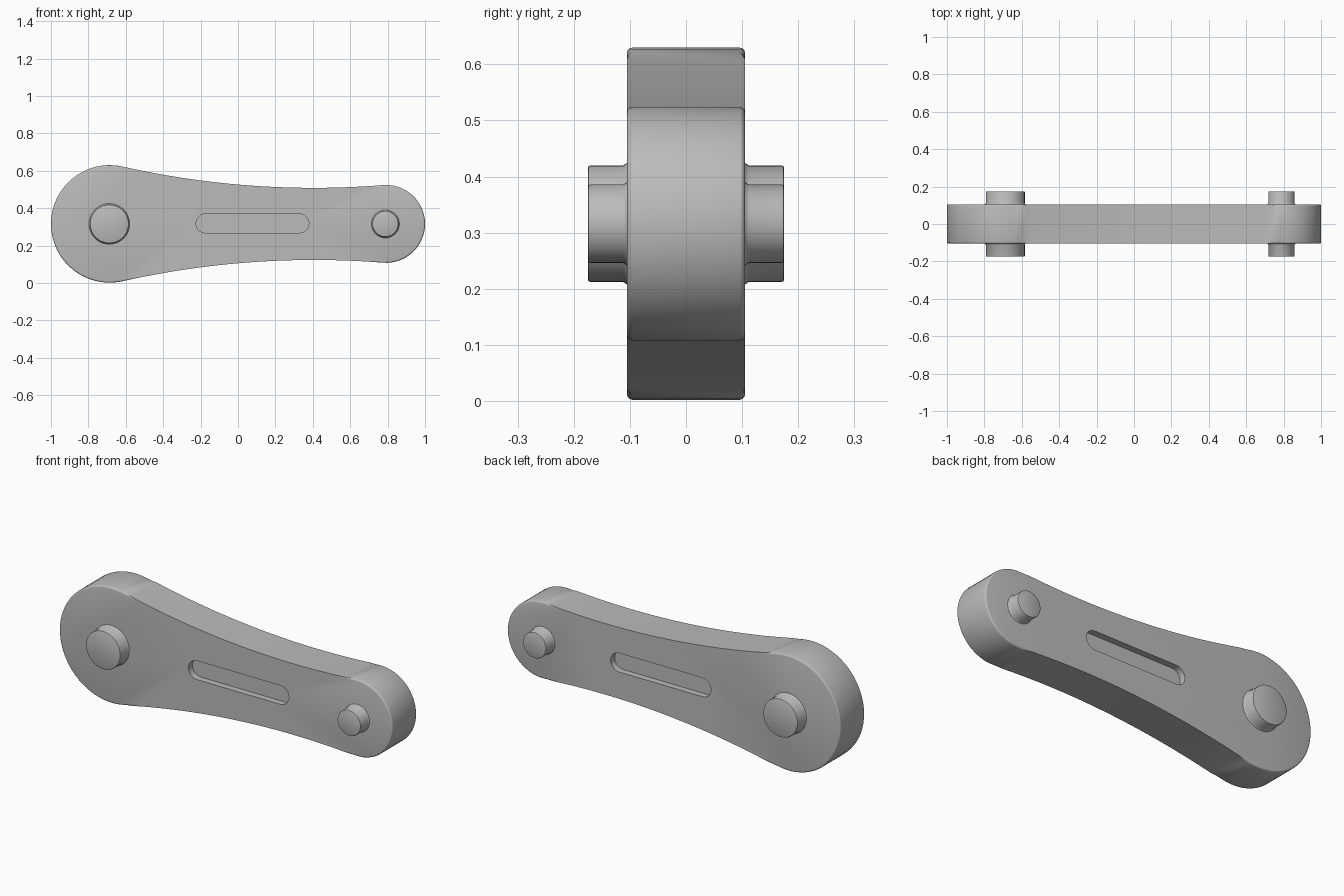
import bpy, bmesh
from math import sin, cos, pi, sqrt, atan2, radians
from mathutils import Vector

cube = bpy.data.objects.get("Cube")
if cube:
    bpy.data.objects.remove(cube, do_unlink=True)

AXIS = 0.316            # height of the long axis
HALF = 0.105            # half thickness of the arm
BIG, R_BIG = Vector((-0.686, AXIS)), 0.314
SMALL, R_SMALL = Vector((0.792, AXIS)), 0.208
R_WAIST = 4.67

steel = bpy.data.materials.new("grey_metal")
steel.use_nodes = True
steel.diffuse_color = (0.5, 0.5, 0.5, 1)
steel.node_tree.nodes["Principled BSDF"].inputs["Base Color"].default_value = (0.5, 0.5, 0.5, 1)


def arc(c, r, a0, a1, n):
    return [Vector((c.x + r * cos(a0 + (a1 - a0) * i / n),
                    c.y + r * sin(a0 + (a1 - a0) * i / n))) for i in range(n + 1)]


def make_object(name, bm):
    bmesh.ops.recalc_face_normals(bm, faces=bm.faces)
    mesh = bpy.data.meshes.new(name)
    bm.to_mesh(mesh)
    bm.free()
    mesh.materials.append(steel)
    obj = bpy.data.objects.new(name, mesh)
    bpy.context.collection.objects.link(obj)
    return obj


def smooth(obj):
    bpy.ops.object.select_all(action="DESELECT")
    obj.select_set(True)
    bpy.context.view_layer.objects.active = obj
    bpy.ops.object.shade_smooth_by_angle(angle=radians(35))


def plate(name, outline, y0, y1, bevel=0):
    """Extrude an x-z outline from y0 to y1 and round its rims."""
    bm = bmesh.new()
    face = bm.faces.new([bm.verts.new((p.x, y0, p.y)) for p in outline])
    ext = bmesh.ops.extrude_face_region(bm, geom=[face], use_keep_orig=True)
    for v in ext["geom"]:
        if isinstance(v, bmesh.types.BMVert):
            v.co.y = y1
    if bevel:
        rims = [e for e in bm.edges if abs(e.verts[0].co.y - e.verts[1].co.y) < 1e-5]
        bmesh.ops.bevel(bm, geom=rims, offset=bevel, segments=3, profile=0.5, affect="EDGES")
    return make_object(name, bm)


# Arm outline: two round ends joined by shallow concave arcs tangent to both
d = SMALL.x - BIG.x
big_d, small_d = R_WAIST + R_BIG, R_WAIST + R_SMALL
dx = (d * d + big_d ** 2 - small_d ** 2) / (2 * d)
h = sqrt(big_d ** 2 - dx * dx)
a_big, a_small = atan2(h, dx), atan2(h, dx - d)
waist = Vector((BIG.x + dx, AXIS + h))
upper = arc(waist, R_WAIST, pi + a_big, pi + a_small, 24)
lower = [Vector((p.x, 2 * AXIS - p.y)) for p in reversed(upper)]
outline = (arc(BIG, R_BIG, 2 * pi - a_big, a_big, 40)[:-1] + upper
           + arc(SMALL, R_SMALL, a_small, -a_small, 28)[1:-1] + lower[:-1])
arm = plate("arm", outline, -HALF, HALF, 0.009)

# Shallow slot recessed into each broad face
slot = (arc(Vector((-0.173, AXIS + 0.003)), 0.051, pi / 2, 3 * pi / 2, 16)
        + arc(Vector((0.328, AXIS + 0.003)), 0.051, -pi / 2, pi / 2, 16))
for side in (-1, 1):
    cutter = plate("slot_cutter", slot, side * (HALF - 0.035), side * (HALF + 0.1))
    cutter.hide_render = True
    mod = arm.modifiers.new("slot", "BOOLEAN")
    mod.operation, mod.solver, mod.object = "DIFFERENCE", "EXACT", cutter
    bpy.context.view_layer.objects.active = arm
    bpy.ops.object.modifier_apply(modifier=mod.name)
    bpy.data.objects.remove(cutter, do_unlink=True)
smooth(arm)


def pin(name, x, r, side):
    """Turned pin with a small fillet at its foot and a rounded rim."""
    foot, tip, b = HALF - 0.002, 0.175, 0.005
    profile = [(r + 0.007, foot), (r + 0.003, HALF + 0.002), (r, HALF + 0.007),
               (r, tip - b), (r - b * 0.3, tip - b * 0.3), (r - b, tip)]
    bm = bmesh.new()
    n = 40
    rings = [[bm.verts.new((x + q * cos(2 * pi * i / n), side * y, AXIS + q * sin(2 * pi * i / n)))
              for i in range(n)] for q, y in profile]
    for a, c in zip(rings, rings[1:]):
        for i in range(n):
            j = (i + 1) % n
            bm.faces.new((a[i], a[j], c[j], c[i]))
    bm.faces.new(rings[0])
    bm.faces.new(rings[-1])
    smooth(make_object(name, bm))


for side, label in ((-1, "front"), (1, "back")):
    pin(f"{label}_large_pin", -0.688, 0.104, side)
    pin(f"{label}_small_pin", 0.788, 0.07, side)
